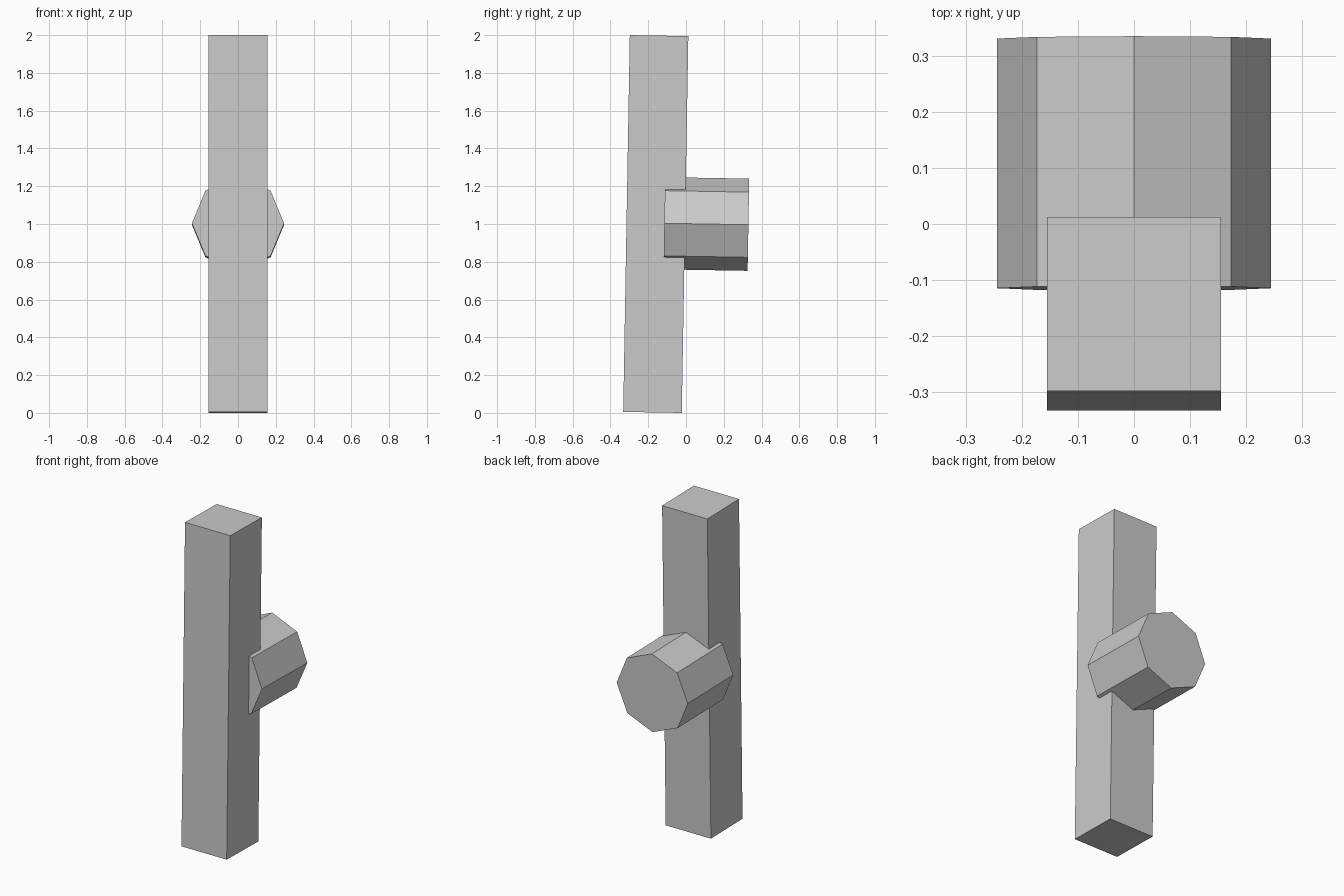
import bpy
from math import radians
from mathutils import Euler, Matrix

cube = bpy.data.objects.get("Cube")
if cube:
    bpy.data.objects.remove(cube, do_unlink=True)

# Single flat grey
grey = bpy.data.materials.new("light_grey")
grey.use_nodes = True
colour = (0.6, 0.6, 0.6, 1)
grey.diffuse_color = colour
grey.node_tree.nodes["Principled BSDF"].inputs["Base Color"].default_value = colour

# The whole piece leans back by one degree
LEAN = radians(-1)


def finish(name):
    obj = bpy.context.object
    obj.name = obj.data.name = name
    obj.data.materials.append(grey)
    return obj


# Tall square post
bpy.ops.mesh.primitive_cube_add(size=1, location=(0, -0.16, 1), rotation=(LEAN, 0, 0))
post = finish("post")
post.scale = (0.31, 0.31, 1.995)

# Octagonal peg through the back of the post, one corner pointing up
bpy.ops.mesh.primitive_cylinder_add(vertices=8, radius=0.244, depth=0.445,
                                    location=(0, 0.108, 1),
                                    rotation=(radians(90) + LEAN, 0, 0))
peg = finish("octagonal_peg")
